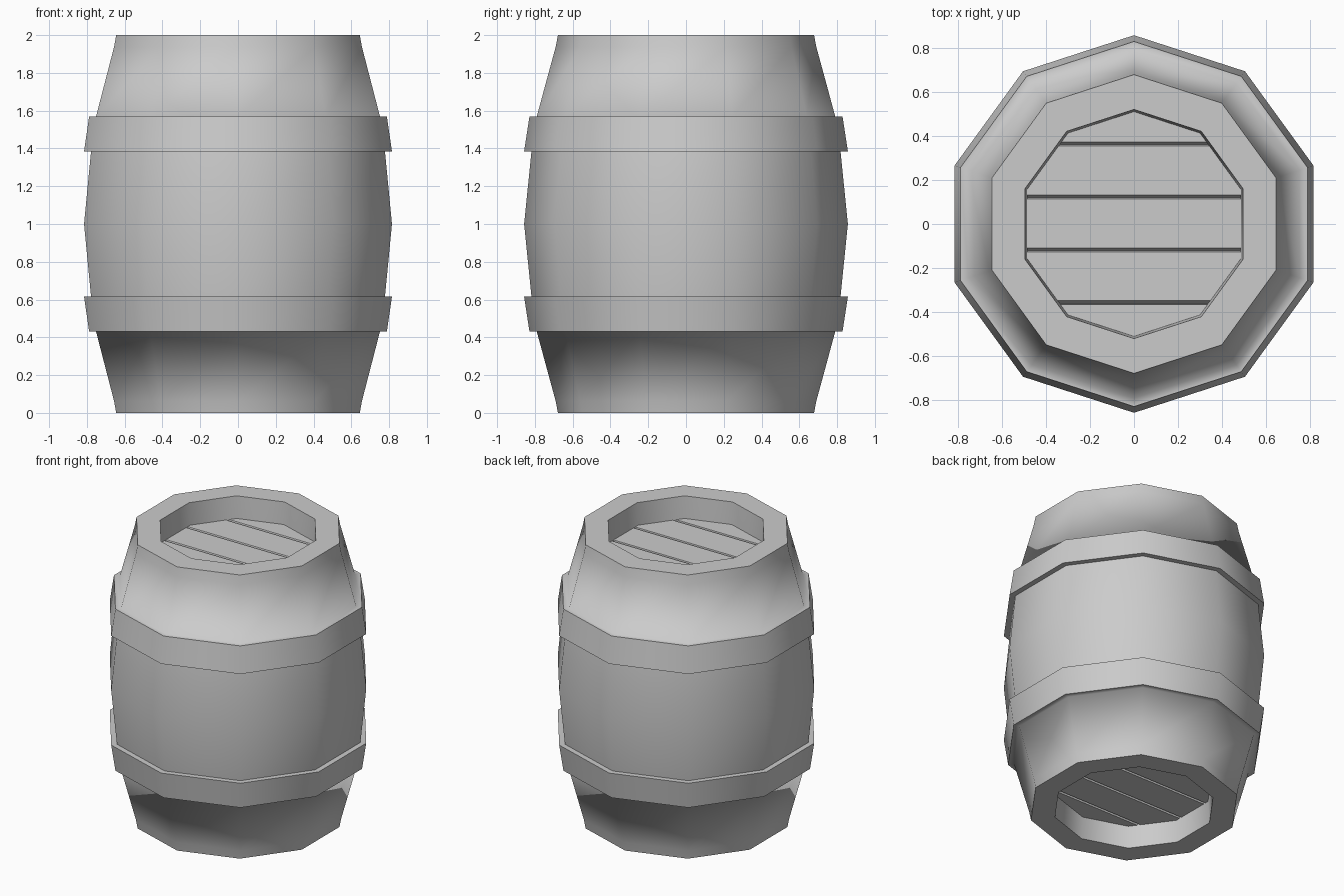
import bpy
import bmesh
import math

cube = bpy.data.objects.get("Cube")
if cube:
    bpy.data.objects.remove(cube, do_unlink=True)

SIDES = 10
FLOOR = 1.845          # height of the recessed lid boards
GROOVES = [0.363, 0.123, -0.117, -0.357]

grey = bpy.data.materials.new("plain grey")
grey.use_nodes = True
colour = (0.6, 0.6, 0.6, 1)
grey.diffuse_color = colour
grey.node_tree.nodes["Principled BSDF"].inputs["Base Color"].default_value = colour


def ring(bm, radius, z):
    """Ten-sided ring with a corner on the y axis."""
    verts = []
    for i in range(SIDES):
        a = math.pi / 2 + math.tau * i / SIDES
        verts.append(bm.verts.new((radius * math.cos(a), radius * math.sin(a), z)))
    return verts


def finish(bm, name):
    mesh = bpy.data.meshes.new(name)
    bm.to_mesh(mesh)
    bm.free()
    mesh.materials.append(grey)
    obj = bpy.data.objects.new(name, mesh)
    bpy.context.collection.objects.link(obj)
    return obj


# Staves, hoops and recess walls as one lathed skin: (radius, height) of the top half
upper = [
    (0.857, 1.0), (0.818, 1.385), (0.857, 1.385), (0.8285, 1.57), (0.79, 1.57),
    (0.69, 1.937), (0.678, 2.0), (0.52, 2.0), (0.51, FLOOR), (0.508, FLOOR - 0.04),
]
lower = [(r, 2 - z) for r, z in reversed(upper[1:])]

bm = bmesh.new()
rings = [ring(bm, r, z) for r, z in lower + upper]
for a, b in zip(rings, rings[1:]):
    for i in range(SIDES):
        j = (i + 1) % SIDES
        bm.faces.new((a[i], a[j], b[j], b[i]))
barrel = finish(bm, "barrel_body")
bpy.ops.object.select_all(action="DESELECT")
barrel.select_set(True)
bpy.context.view_layer.objects.active = barrel
bpy.ops.object.shade_smooth_by_angle(angle=math.radians(78))


# Lid boards: one flat panel with V-shaped grooves between the boards
def lid(name, flip):
    bm = bmesh.new()
    bm.faces.new(ring(bm, 0.511, FLOOR))
    for g in GROOVES:
        for y in (g + 0.009, g - 0.003, g - 0.009):
            bmesh.ops.bisect_plane(
                bm, geom=bm.verts[:] + bm.edges[:] + bm.faces[:],
                plane_co=(0, y, 0), plane_no=(0, 1, 0))
        for v in bm.verts:
            if abs(v.co.y - (g - 0.003)) < 0.001:
                v.co.z -= 0.025
    if flip:
        for v in bm.verts:
            v.co.z = 2 - v.co.z
        bmesh.ops.reverse_faces(bm, faces=bm.faces[:])
    finish(bm, name)


lid("top_lid", False)
lid("bottom_lid", True)
